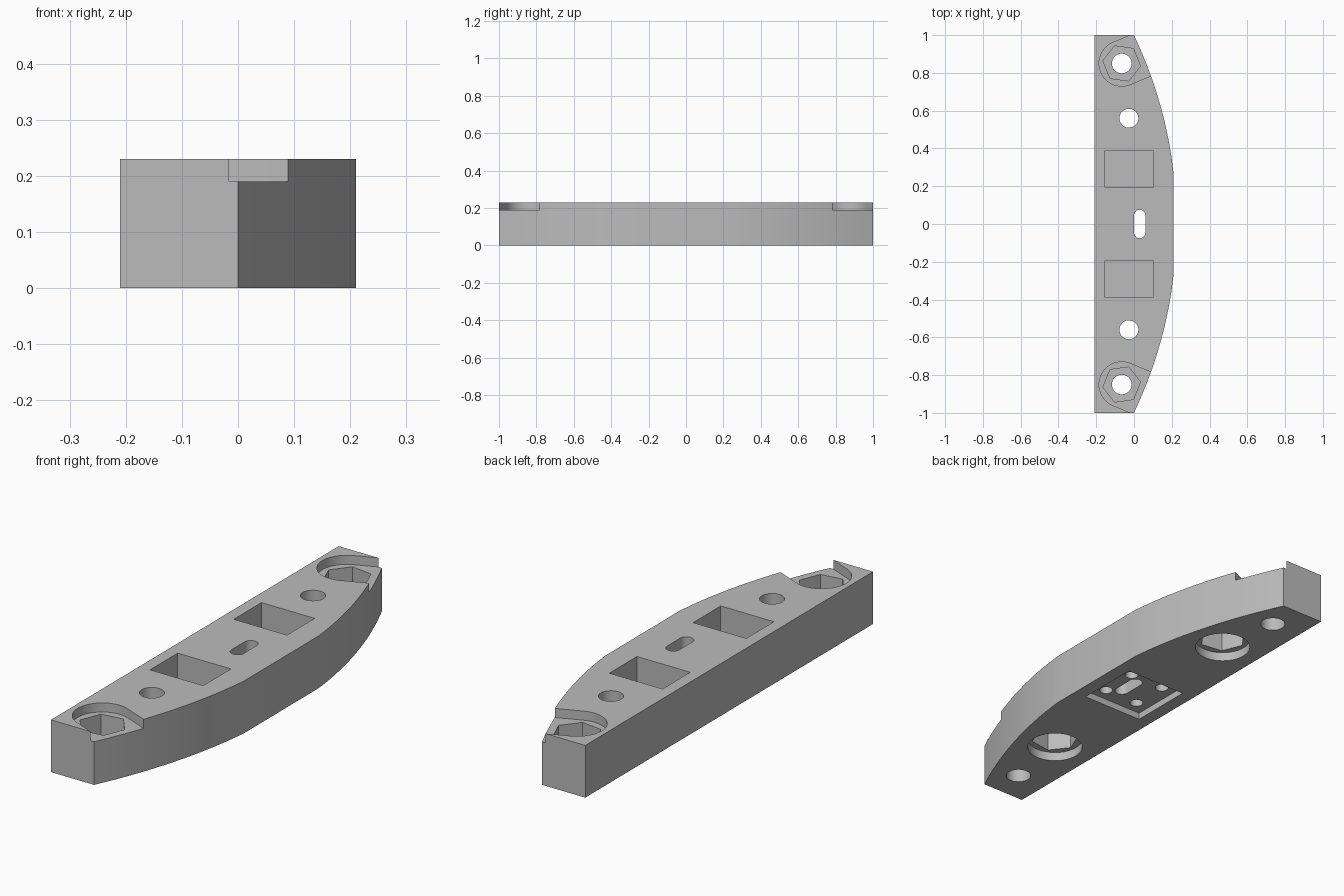
import bpy, bmesh
from math import cos, sin, pi, radians

if "Cube" in bpy.data.objects:
    bpy.data.objects.remove(bpy.data.objects["Cube"], do_unlink=True)

HEIGHT = 0.23

grey = bpy.data.materials.new("plain grey")
grey.use_nodes = True
colour = (0.5, 0.5, 0.5, 1)
grey.diffuse_color = colour
grey.node_tree.nodes["Principled BSDF"].inputs["Base Color"].default_value = colour


def prism(name, outline, z0, z1):
    """Extrude a flat outline from z0 to z1."""
    bm = bmesh.new()
    face = bm.faces.new([bm.verts.new((x, y, z0)) for x, y in outline])
    top = bmesh.ops.extrude_face_region(bm, geom=[face])["geom"]
    bmesh.ops.translate(bm, vec=(0, 0, z1 - z0),
                        verts=[v for v in top if isinstance(v, bmesh.types.BMVert)])
    bmesh.ops.recalc_face_normals(bm, faces=bm.faces)
    mesh = bpy.data.meshes.new(name)
    bm.to_mesh(mesh)
    bm.free()
    mesh.materials.append(grey)
    obj = bpy.data.objects.new(name, mesh)
    bpy.context.collection.objects.link(obj)
    return obj


def arc(cx, cy, r, start=0, sweep=360, n=48):
    steps = n if sweep == 360 else n + 1
    return [(cx + r * cos(radians(start + sweep * i / n)),
             cy + r * sin(radians(start + sweep * i / n))) for i in range(steps)]


def rect(x0, x1, y0, y1):
    return [(x0, y0), (x1, y0), (x1, y1), (x0, y1)]


# Body: straight back edge, bowed outer edge with a flat middle
bow = []
for i in range(17):
    d = 0.74 * i / 16
    bow.append((0.21 - 0.1 * d - 0.248 * d * d, 0.26 + d))
bow[-1] = (0, 1)
outline = [(x, -y) for x, y in reversed(bow)] + bow + [(-0.21, 1), (-0.21, -1)]
body = prism("curved_mounting_bar", outline, 0, HEIGHT)

cutters = []


def cut(outline, z0, z1, side=1):
    cutters.append(prism("cutter", [(x, y * side) for x, y in outline], z0, z1))


LOW, HIGH = -0.1, HEIGHT + 0.1
TILT = 22.5
for side in (1, -1):
    # Open-ended washer seat, hexagonal pocket and bolt hole near each end
    cx, cy, r = -0.065, 0.85, 0.12
    seat = arc(cx, cy, r, TILT + 90, 180, 32)
    ux, uy = 0.4 * cos(radians(TILT)), 0.4 * sin(radians(TILT))
    seat += [(seat[-1][0] + ux, seat[-1][1] + uy), (seat[0][0] + ux, seat[0][1] + uy)]
    cut(seat, 0.19, HIGH, side)
    cut(arc(cx, cy, 0.1, -8, n=6), 0.08, HIGH, side)
    cut(arc(cx, cy, 0.052), LOW, HIGH, side)

    # Inner bolt hole with round and hexagonal recess underneath
    cx, cy = -0.027, 0.56
    cut(arc(cx, cy, 0.117), LOW, 0.04, side)
    cut(arc(cx, cy, 0.1, -8, n=6), LOW, 0.15, side)
    cut(arc(cx, cy, 0.05), LOW, HIGH, side)

    # Blind rectangular pocket in the top
    cut(rect(-0.157, 0.102, 0.195, 0.387), 0.04, HIGH, side)

# Square recess underneath with four blind screw holes
cut(rect(-0.15, 0.15, -0.145, 0.145), LOW, 0.03)
for sx in (1, -1):
    for sy in (1, -1):
        cut(arc(sx * 0.085, sy * 0.085, 0.028, n=24), LOW, 0.12)

# Rounded slot through the middle
cut(arc(0.03, 0.045, 0.03, 0, 180, 16) + arc(0.03, -0.045, 0.03, 180, 180, 16), LOW, HIGH)

# Carve all the openings, then drop the cutters
bpy.context.view_layer.objects.active = body
body.select_set(True)
for cutter in cutters:
    mod = body.modifiers.new("carve", "BOOLEAN")
    mod.operation = "DIFFERENCE"
    mod.solver = "EXACT"
    mod.object = cutter
    bpy.ops.object.modifier_apply(modifier=mod.name)
    bpy.data.objects.remove(cutter, do_unlink=True)

for obj in bpy.context.selected_objects:
    obj.select_set(obj == body)
bpy.ops.object.shade_smooth_by_angle(angle=radians(20))
